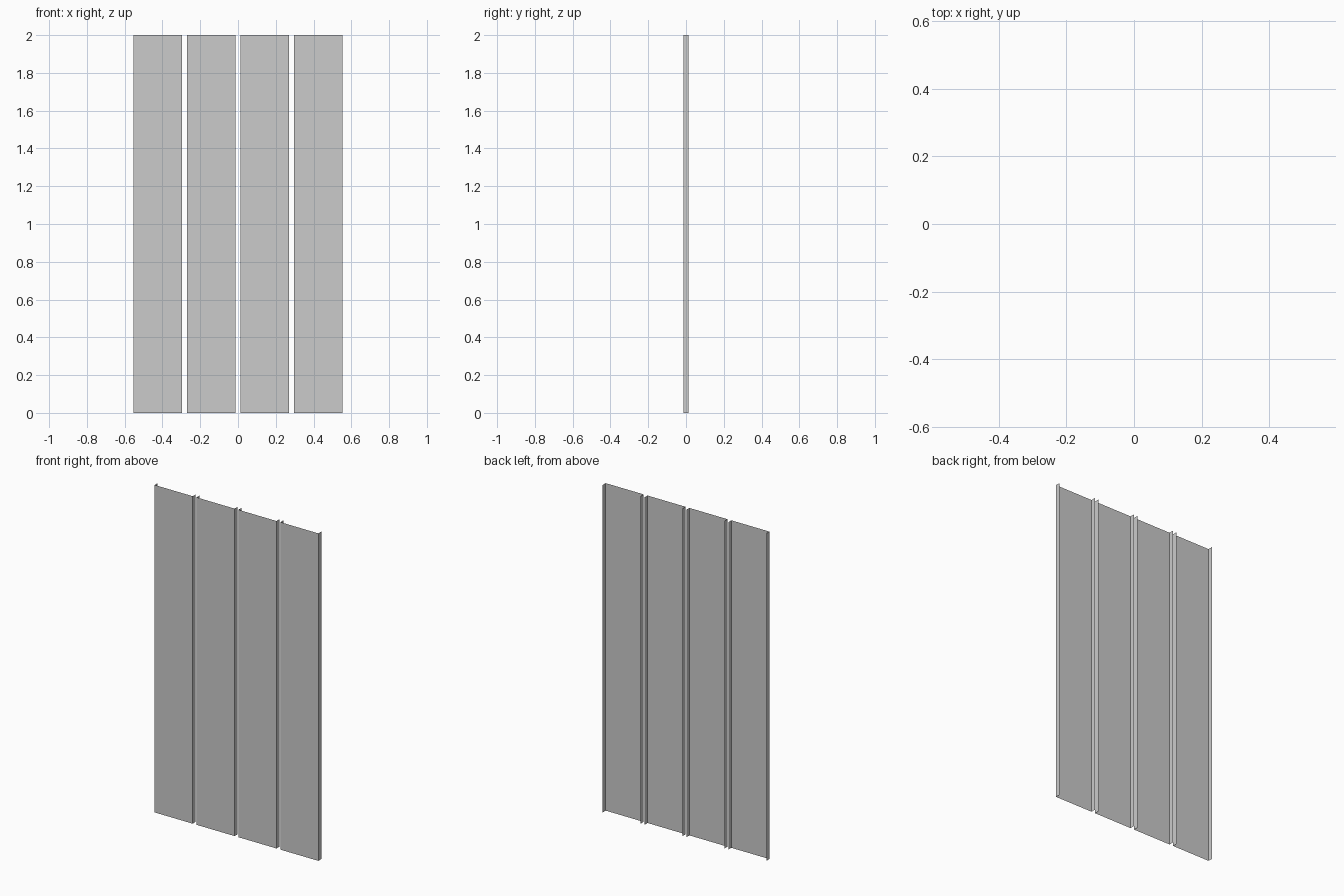
import bpy

if "Cube" in bpy.data.objects:
    bpy.data.objects.remove(bpy.data.objects["Cube"])

HEIGHT = 2.0
WIDTH = 0.257     # width of one panel
PITCH = 0.283     # spacing between panels
HALF_DEPTH = 0.0145


def channel_panel(name, cx):
    """Thin sheet panel: flat front with two side flanges folded backwards."""
    w, d = WIDTH / 2, HALF_DEPTH
    profile = [(-w, d), (-w, -d), (w, -d), (w, d)]
    n = len(profile)
    verts = [(x, y, z) for z in (0, HEIGHT) for x, y in profile]
    faces = [(i, i + 1, n + i + 1, n + i) for i in range(n - 1)]
    mesh = bpy.data.meshes.new(name)
    mesh.from_pydata(verts, [], faces)
    obj = bpy.data.objects.new(name, mesh)
    obj.location.x = cx
    bpy.context.collection.objects.link(obj)
    return obj


# Row of four identical open-backed panels
for i in range(4):
    channel_panel(f"wall_panel_{i + 1}", (i - 1.5) * PITCH)
